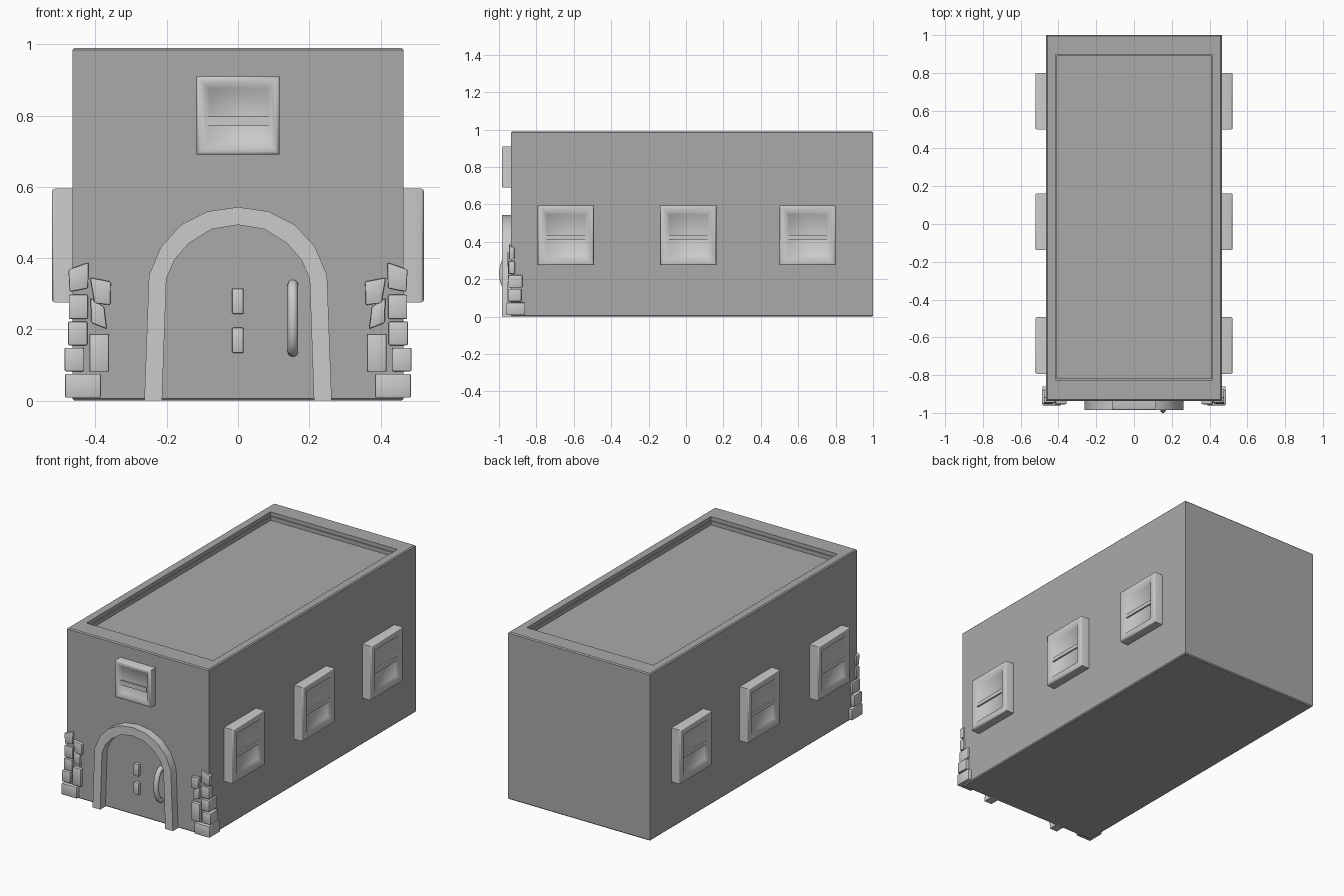
import bpy, bmesh
from math import pi, sin, cos

if "Cube" in bpy.data.objects:
    bpy.data.objects.remove(bpy.data.objects["Cube"])


def paint(name, v):
    m = bpy.data.materials.new(name)
    m.diffuse_color = (v, v, v, 1)
    m.use_nodes = True
    m.node_tree.nodes["Principled BSDF"].inputs["Base Color"].default_value = m.diffuse_color
    return m


WALL = paint("wall_grey", 0.40)
TRIM = paint("trim_grey", 0.54)


def finish(name, bm, bevel=0.0, mat=TRIM):
    bmesh.ops.recalc_face_normals(bm, faces=bm.faces[:])
    if bevel:
        bmesh.ops.bevel(bm, geom=bm.edges[:], offset=bevel, segments=2,
                        profile=0.5, affect='EDGES')
    me = bpy.data.meshes.new(name)
    bm.to_mesh(me)
    bm.free()
    me.materials.append(mat)
    ob = bpy.data.objects.new(name, me)
    bpy.context.collection.objects.link(ob)
    return ob


def smooth(ob, angle=0.7):
    bpy.ops.object.select_all(action='DESELECT')
    ob.select_set(True)
    bpy.context.view_layer.objects.active = ob
    bpy.ops.object.shade_smooth_by_angle(angle=angle)


def loft_rects(name, rings, mat=TRIM):
    """Closed shell through rectangles given as (x0, x1, y0, y1, z)."""
    bm = bmesh.new()
    loops = [[bm.verts.new(p) for p in
              ((a, c, z), (b, c, z), (b, d, z), (a, d, z))]
             for a, b, c, d, z in rings]
    for lo, hi in zip(loops, loops[1:]):
        for i in range(4):
            j = (i + 1) % 4
            bm.faces.new((lo[i], lo[j], hi[j], hi[i]))
    bm.faces.new(loops[0][::-1])
    bm.faces.new(loops[-1])
    return finish(name, bm, mat=mat)


def prism(name, pts, y0, y1, bevel=0.0):
    """Extrude an x-z outline from y0 to y1."""
    bm = bmesh.new()
    front = [bm.verts.new((x, y0, z)) for x, z in pts]
    back = [bm.verts.new((x, y1, z)) for x, z in pts]
    n = len(pts)
    for i in range(n):
        j = (i + 1) % n
        bm.faces.new((front[i], front[j], back[j], back[i]))
    bm.faces.new(front[::-1])
    bm.faces.new(back)
    return finish(name, bm, bevel)


def rect(x0, x1, z0, z1):
    return [(x0, z0), (x1, z0), (x1, z1), (x0, z1)]


# Building body with chamfered edges and stepped roof recess
X, F, B, H, c = 0.465, -0.936, 1.0, 0.99, 0.006
smooth(loft_rects("building_body", [
    (-X + c, X - c, F + c, B - c, 0.0),
    (-X, X, F, B, c),
    (-X, X, F, B, H - c),
    (-X + c, X - c, F + c, B - c, H),
    (-0.415, 0.415, -0.825, 0.897, H),
    (-0.415, 0.415, -0.825, 0.897, H - 0.022),
    (-0.408, 0.408, -0.818, 0.890, H - 0.022),
    (-0.408, 0.408, -0.818, 0.890, H - 0.045)], WALL), 0.5)


# Windows: softly dished frame with a sunken pane, plus a cross bar
def window(name, w, h, loc, turn, inset, bar_z0, bar_z1):
    def ring(i, z):
        return (-w / 2 + i, w / 2 - i, -h / 2 + i, h / 2 - i, z)
    d = 0.053
    frame = loft_rects(name, [
        ring(0, -0.02), ring(0, d - 0.008), ring(0.003, d - 0.002),
        ring(0.009, d), ring(inset - 0.012, d - 0.002),
        ring(inset, d - 0.016)])
    b = w / 2 - inset + 0.006
    bar = loft_rects(name + "_bar", [
        (-b, b, bar_z0, bar_z1, 0.01), (-b, b, bar_z0, bar_z1, d - 0.007)])
    for ob in (frame, bar):
        ob.location = loc
        ob.rotation_euler = (pi / 2, 0, turn)
    smooth(frame, 1.3)


window("front_window", 0.232, 0.22, (0, -0.932, 0.80), 0, 0.035, -0.03, -0.003)
for side, s in (("right", 1), ("left", -1)):
    for i, y in enumerate((-0.643, 0.012, 0.65)):
        window(f"{side}_window_{i + 1}", 0.30, 0.32, (s * 0.469, y, 0.435),
               s * pi / 2, 0.048, -0.022, 0.0)

# Door arch
outer = [(0.263, 0), (0.250, 0.352), (0.216, 0.432), (0.160, 0.493), (0.085, 0.531)]
inner = [(0.213, 0), (0.201, 0.342), (0.178, 0.395), (0.138, 0.441), (0.074, 0.481)]
arch = (outer + [(0, 0.543)] + [(-x, z) for x, z in outer[::-1]]
        + [(-x, z) for x, z in inner] + [(0, 0.493)] + inner[::-1])
smooth(prism("door_arch", arch, -0.985, -0.92), 0.6)

# Door plates
for i, (z0, z1) in enumerate(((0.133, 0.205), (0.243, 0.315))):
    smooth(prism(f"door_plate_{i + 1}", rect(-0.017, 0.016, z0, z1),
                 -0.955, -0.92, 0.005))

# Door handle: bowed tube
cu = bpy.data.curves.new("door_handle", 'CURVE')
cu.dimensions = '3D'
cu.bevel_depth = 0.015
cu.bevel_resolution = 3
cu.use_fill_caps = True
cu.materials.append(TRIM)
sp = cu.splines.new('POLY')
N = 14
sp.points.add(N)
for i in range(N + 1):
    t = pi * i / N
    sp.points[i].co = (0.154, -0.935 - 0.05 * sin(t), 0.231 + 0.094 * cos(t), 1)
bpy.context.collection.objects.link(bpy.data.objects.new("door_handle", cu))

# Corner stones: outline, front y, back y (mirrored to both corners)
stones = [
    (rect(0.385, 0.485, 0.008, 0.075), -0.96, -0.86),
    (rect(0.433, 0.487, 0.082, 0.148), -0.953, -0.88),
    (rect(0.423, 0.477, 0.155, 0.222), -0.95, -0.875),
    (rect(0.421, 0.475, 0.229, 0.297), -0.948, -0.915),
    ([(0.421, 0.315), (0.473, 0.305), (0.476, 0.368), (0.419, 0.388)], -0.946, -0.918),
    ([(0.358, 0.268), (0.403, 0.273), (0.415, 0.345), (0.357, 0.334)], -0.954, -0.92),
    ([(0.368, 0.232), (0.412, 0.201), (0.412, 0.268), (0.371, 0.288)], -0.952, -0.92),
    (rect(0.362, 0.417, 0.081, 0.187), -0.955, -0.92),
]
# the second inner stone leans the other way
stones[6] = ([(0.368, 0.201), (0.412, 0.218), (0.414, 0.288), (0.376, 0.262)], -0.952, -0.92)
for side, s in (("right", 1), ("left", -1)):
    for i, (pts, y0, y1) in enumerate(stones):
        smooth(prism(f"{side}_corner_stone_{i + 1}",
                     [(s * x, z) for x, z in pts], y0, y1, 0.004))
